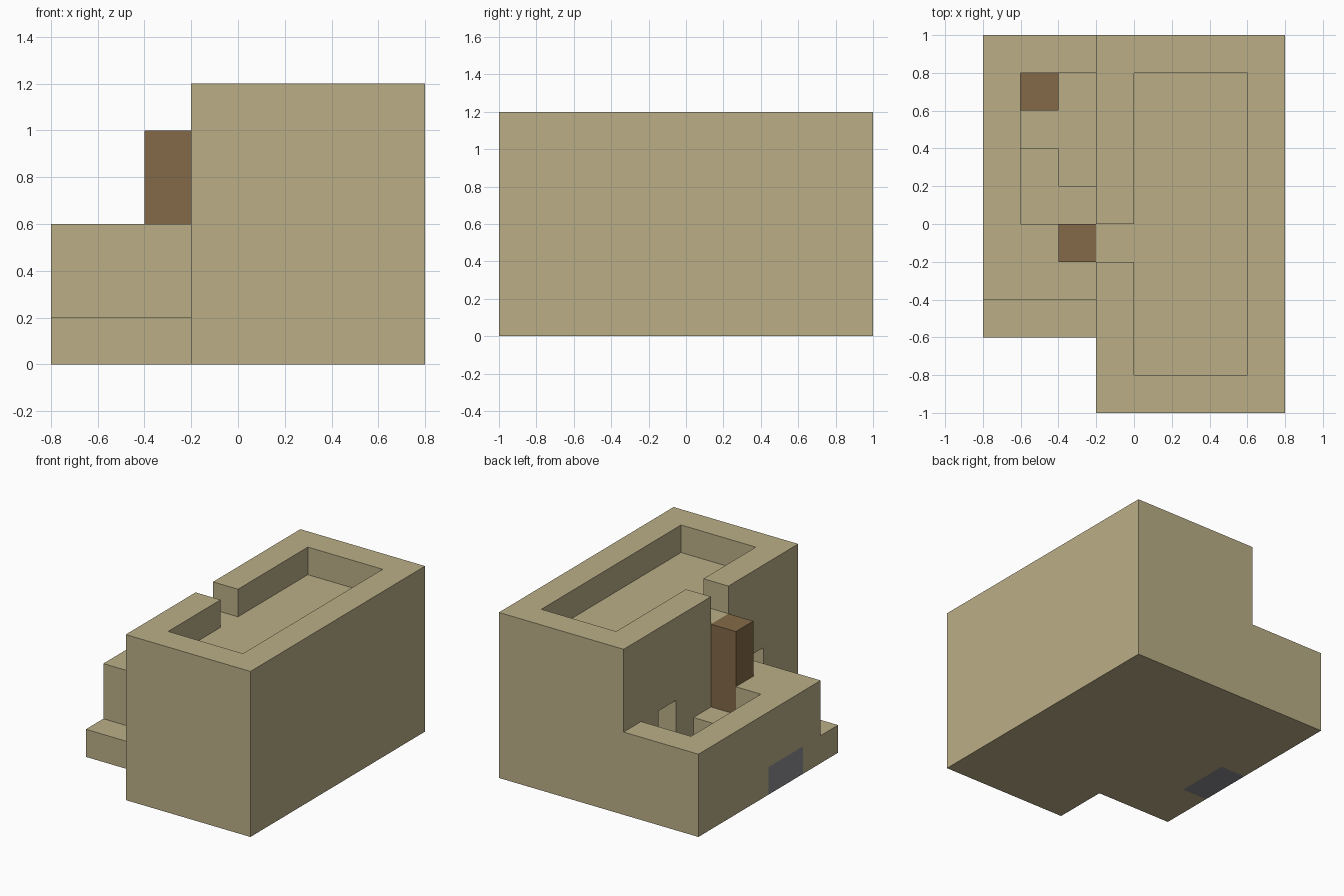
import bpy
from mathutils import Vector

cube = bpy.data.objects.get("Cube")
if cube:
    bpy.data.objects.remove(cube, do_unlink=True)


def material(name, rgb):
    """Flat material from 0-255 screen values, stored as linear."""
    def linear(c):
        c /= 255
        return c / 12.92 if c <= 0.04045 else ((c + 0.055) / 1.055) ** 2.4
    colour = [linear(c) for c in rgb] + [1]
    mat = bpy.data.materials.new(name)
    mat.use_nodes = True
    mat.diffuse_color = colour
    node = next(n for n in mat.node_tree.nodes if n.type == 'BSDF_PRINCIPLED')
    node.inputs["Base Color"].default_value = colour
    node.inputs["Roughness"].default_value = 0.9
    return mat


def box(name, xs, ys, zs, mat):
    """Box given by its extent along each axis."""
    low, high = Vector((xs[0], ys[0], zs[0])), Vector((xs[1], ys[1], zs[1]))
    bpy.ops.mesh.primitive_cube_add(size=1, location=(low + high) / 2)
    obj = bpy.context.object
    obj.name = name
    obj.data.name = name
    obj.scale = high - low
    bpy.ops.object.transform_apply(location=True, rotation=False, scale=True)
    obj.data.materials.append(mat)
    return obj


def carve(obj, *extents):
    """Cut box-shaped hollows out of an object."""
    for xs, ys, zs in extents:
        cutter = box("cutter", xs, ys, zs, obj.data.materials[0])
        cutter.hide_render = True
        mod = obj.modifiers.new("hollow", 'BOOLEAN')
        mod.operation = 'DIFFERENCE'
        mod.solver = 'EXACT'
        mod.object = cutter
        bpy.context.view_layer.objects.active = obj
        bpy.ops.object.modifier_apply(modifier=mod.name)
        bpy.data.objects.remove(cutter, do_unlink=True)


sand = material("sandstone", (187, 175, 135))
wood = material("brown wood", (131, 106, 72))
grey = material("grey stone", (140, 137, 141))

# Main house: roof well, parapet gap, inner room and two doorways
house = box("house", (-0.2, 0.8), (-1, 1), (0, 1.2), sand)
through_wall = (-0.3, 0.1)
carve(house,
      ((0, 0.6), (-0.8, 0.8), (1, 1.3)),
      (through_wall, (-0.2, 0), (1, 1.3)),
      ((0, 0.6), (-0.8, 0.8), (0.2, 0.8)),
      (through_wall, (-0.6, -0.4), (0.2, 0.6)),
      (through_wall, (0.4, 0.6), (0.2, 0.6)))

# Terrace: sunken court with an L-shaped step, and slots for the inset blocks
ladder_extent = ((-0.4, -0.2), (-0.2, 0), (0.4, 1))
hatch_extent = ((-0.8, -0.6), (-0.2, 0.2), (0, 0.2))
terrace = box("terrace", (-0.8, -0.2), (-0.4, 1), (0, 0.6), sand)
carve(terrace,
      ((-0.6, -0.1), (0, 0.8), (0.4, 0.7)),
      ((-0.6, -0.1), (0.4, 0.8), (0.2, 0.5)),
      ((-0.4, -0.1), (0.2, 0.5), (0.2, 0.5)),
      ladder_extent,
      ((-0.9, -0.6), (-0.2, 0.2), (-0.1, 0.2)))

# Entrance step, ladder to the roof, crate in the court, stone hatch
box("front_step", (-0.8, -0.2), (-0.6, -0.4), (0, 0.2), sand)
box("ladder_block", *ladder_extent, wood)
box("court_crate", (-0.6, -0.4), (0.6, 0.8), (0.2, 0.4), wood)
box("stone_hatch", *hatch_extent, grey)
